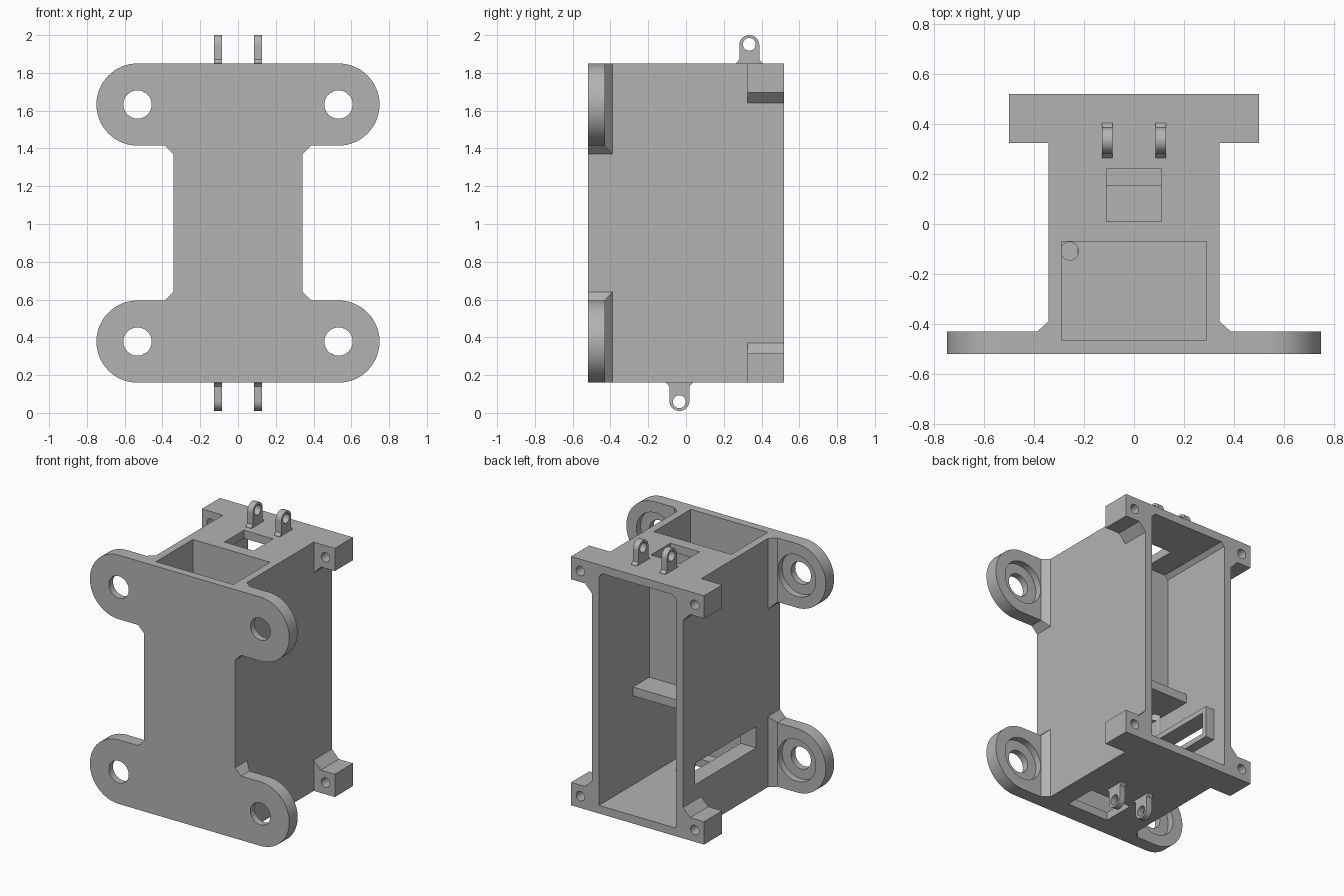
import bpy, bmesh, math
from mathutils import Vector

if "Cube" in bpy.data.objects:
    bpy.data.objects.remove(bpy.data.objects["Cube"])

grey = bpy.data.materials.new("plain_grey")
grey.diffuse_color = (0.45, 0.45, 0.45, 1)
grey.use_nodes = True
grey.node_tree.nodes["Principled BSDF"].inputs["Base Color"].default_value = grey.diffuse_color


def make(name, bm):
    bmesh.ops.recalc_face_normals(bm, faces=bm.faces)
    me = bpy.data.meshes.new(name)
    bm.to_mesh(me)
    bm.free()
    ob = bpy.data.objects.new(name, me)
    bpy.context.collection.objects.link(ob)
    me.materials.append(grey)
    return ob


def prism(name, pts, axis, lo, hi):
    """Extrude a 2D profile along an axis: x uses (y,z), y uses (x,z), z uses (x,y)."""
    bm = bmesh.new()

    def at(p, d):
        return {'x': (d, p[0], p[1]), 'y': (p[0], d, p[1]), 'z': (p[0], p[1], d)}[axis]
    a = [bm.verts.new(at(p, lo)) for p in pts]
    b = [bm.verts.new(at(p, hi)) for p in pts]
    bm.faces.new(a)
    bm.faces.new(b[::-1])
    n = len(pts)
    for i in range(n):
        bm.faces.new((a[i], a[(i + 1) % n], b[(i + 1) % n], b[i]))
    return make(name, bm)


def box(name, x0, x1, y0, y1, z0, z1):
    return prism(name, [(x0, y0), (x1, y0), (x1, y1), (x0, y1)], 'z', z0, z1)


def arc(cx, cy, r, a0, a1, n):
    return [(cx + r * math.cos(math.radians(a0 + (a1 - a0) * i / n)),
             cy + r * math.sin(math.radians(a0 + (a1 - a0) * i / n))) for i in range(n + 1)]


def cylinder(name, cx, cy, r, axis, lo, hi, n=40):
    return prism(name, arc(cx, cy, r, 0, 360, n)[:-1], axis, lo, hi)


def combine(op, tool):
    tool.hide_render = True
    m = body.modifiers.new("cut", 'BOOLEAN')
    m.operation, m.solver, m.object = op, 'EXACT', tool
    bpy.ops.object.select_all(action='DESELECT')
    bpy.context.view_layer.objects.active = body
    body.select_set(True)
    bpy.ops.object.modifier_apply(modifier=m.name)
    bpy.data.objects.remove(tool)


def add(tool):
    combine('UNION', tool)


def cut(tool):
    combine('DIFFERENCE', tool)


W, ZB, ZT, ZM = 0.342, 0.16, 1.85, 1.005   # half width, bottom, top, mid height
flip = lambda z: 2 * ZM - z
sides = [(sx, up) for sx in (1, -1) for up in (True, False)]

# main housing
body = box("housing", -W, W, -0.52, 0.52, ZB, ZT)

for sx, up in sides:
    zf = (lambda z: z) if up else flip
    # rounded mounting ear on the front plate
    pts = [(0.2, 1.37), (W, 1.37), (0.387, 1.415)] + arc(0.532, 1.6325, 0.2175, -90, 90, 32) + [(0.2, ZT)]
    add(prism("ear", [(sx * x, zf(z)) for x, z in pts], 'y', -0.52, -0.43))
    # sloped web behind the ear
    bm = bmesh.new()
    for x, y, z in [(0.3, -0.45, ZT), (0.3, -0.39, ZT), (W, -0.39, ZT), (0.387, -0.43, ZT), (0.387, -0.45, ZT),
                    (0.3, -0.45, 1.37), (0.3, -0.39, 1.37), (W, -0.39, 1.37), (W, -0.45, 1.37),
                    (0.387, -0.43, 1.415), (0.387, -0.45, 1.415)]:
        bm.verts.new(Vector((sx * x, y, zf(z))))
    bmesh.ops.convex_hull(bm, input=bm.verts)
    bmesh.ops.dissolve_limit(bm, angle_limit=0.01, verts=bm.verts, edges=bm.edges)
    add(make("web", bm))
    # rear flange tab
    pts = [(0.31, ZT), (0.5, ZT), (0.5, 1.695), (0.395, 1.695), (W, 1.64), (0.31, 1.64)]
    add(prism("tab", [(sx * x, zf(z)) for x, z in pts], 'y', 0.325, 0.52))

# rear cavity, lower chamber and front pocket
cut(prism("cavity", [(-0.29, 0.215), (0.29, 0.215), (0.29, 1.77), (0.265, 1.795),
                     (-0.265, 1.795), (-0.29, 1.77)], 'y', -0.02, 0.6))
cut(box("lower_chamber", -0.29, 0.29, -0.465, 0.1, 0.215, 0.82))
cut(box("pocket", -0.29, 0.29, -0.465, -0.07, 0.88, 2.0))

# inner shelf and the frame around the side slot
add(box("shelf", -0.31, 0.31, -0.05, 0.155, 0.82, 0.88))
add(box("slot_frame", -0.31, -0.225, -0.30, 0.42, 0.44, 0.655))
cut(box("slot", -0.5, -0.1, -0.265, 0.39, 0.475, 0.62))

# openings in top, bottom and pocket floor
cut(box("top_window", -0.11, 0.11, 0.01, 0.22, 1.7, 2.0))
cut(box("bottom_window", -0.11, 0.2, -0.39, -0.17, 0.0, 0.3))
cut(cylinder("wire_hole", -0.258, -0.108, 0.036, 'z', 0.7, 1.0))

# bolt holes in ears (with counterbores) and tabs
for sx, up in sides:
    zf = (lambda z: z) if up else flip
    cut(cylinder("bolt", sx * 0.532, zf(1.6325), 0.075, 'y', -0.6, -0.4))
    cut(cylinder("counterbore", sx * 0.532, zf(1.6325), 0.142, 'y', -0.475, -0.4))
    cut(cylinder("screw", sx * 0.43, zf(1.77), 0.032, 'y', 0.2, 0.6, 24))

# paired hinge lugs on top and bottom
for yc, up in ((0.335, True), (-0.035, False)):
    zf = (lambda z: z) if up else (lambda z: 2.01 - z)
    for sx in (1, -1):
        pts = [(0.07, 1.83), (0.07, 1.852), (0.053, 1.87)] + arc(0, 1.947, 0.053, 0, 180, 24) \
            + [(-0.053, 1.87), (-0.07, 1.852), (-0.07, 1.83)]
        x = sx * 0.107
        add(prism("lug", [(yc + y, zf(z)) for y, z in pts], 'x', x - 0.021, x + 0.021))
        cut(cylinder("lug_hole", yc, zf(1.951), 0.034, 'x', x - 0.05, x + 0.05, 24))

bpy.ops.object.select_all(action='DESELECT')
body.select_set(True)
bpy.context.view_layer.objects.active = body
bpy.ops.object.shade_smooth_by_angle(angle=math.radians(25))
